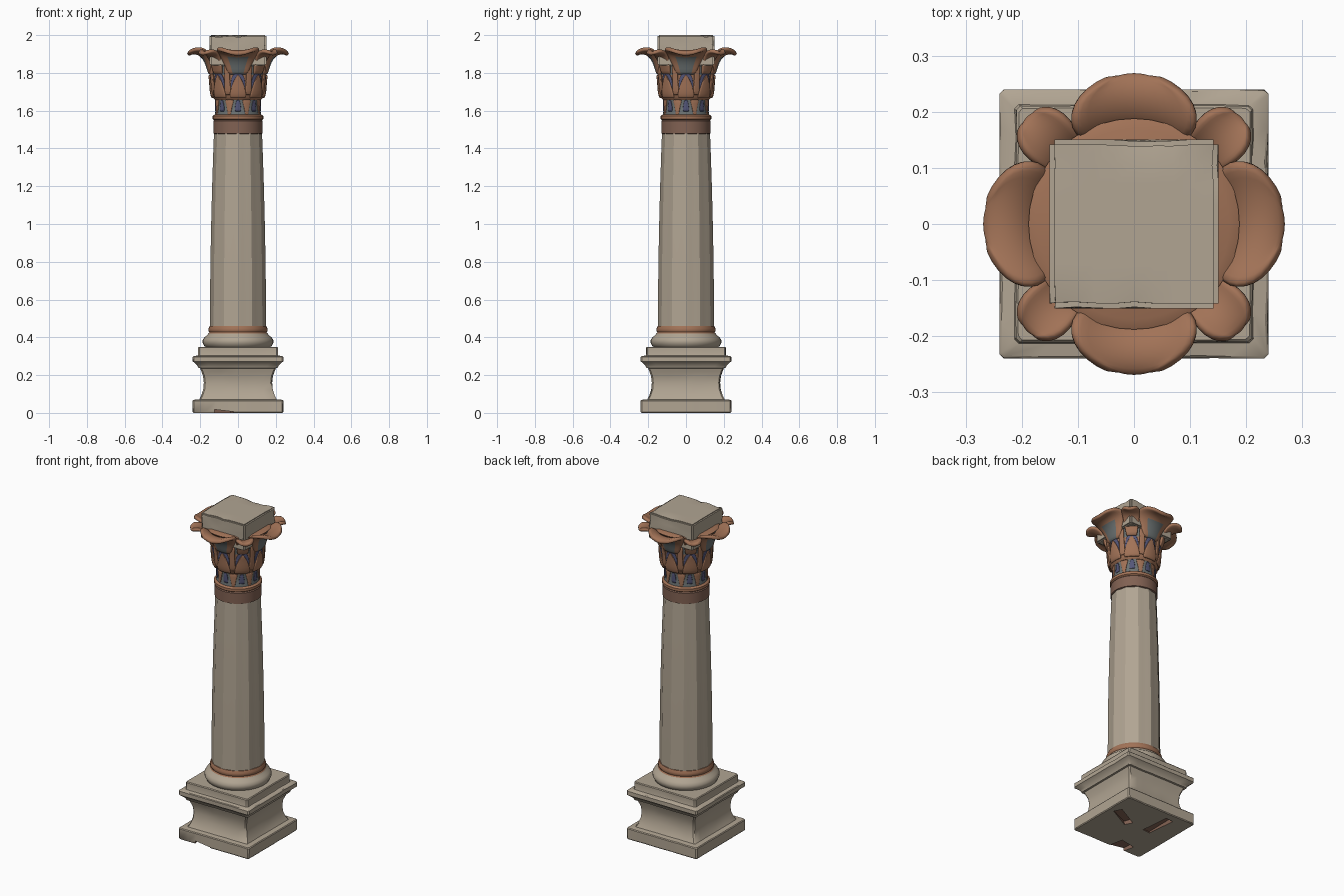
import bpy, bmesh, random
from math import sin, cos, pi
from mathutils import Vector, noise

random.seed(4)
if "Cube" in bpy.data.objects:
    bpy.data.objects.remove(bpy.data.objects["Cube"])


def material(name, rgb):
    m = bpy.data.materials.new(name)
    m.use_nodes = True
    m.diffuse_color = (*rgb, 1)
    m.node_tree.nodes["Principled BSDF"].inputs["Base Color"].default_value = (*rgb, 1)
    return m


STONE = material("pale stone", (0.44, 0.375, 0.29))
CLAY = material("terracotta", (0.36, 0.17, 0.095))
BROWN = material("dark brown", (0.22, 0.12, 0.085))
TEAL = material("faded teal", (0.15, 0.17, 0.17))
BLUE = material("faded blue", (0.09, 0.095, 0.19))


def finish(name, bm, mats, angle=0.6):
    bmesh.ops.recalc_face_normals(bm, faces=bm.faces)
    me = bpy.data.meshes.new(name)
    bm.to_mesh(me)
    bm.free()
    ob = bpy.data.objects.new(name, me)
    bpy.context.collection.objects.link(ob)
    for m in mats:
        me.materials.append(m)
    smooth(ob, angle)
    return ob


def smooth(ob, angle):
    bpy.ops.object.select_all(action="DESELECT")
    ob.select_set(True)
    bpy.context.view_layer.objects.active = ob
    bpy.ops.object.shade_smooth_by_angle(angle=angle)


def circle(r, z, n=40):
    return [Vector((r * cos(2 * pi * i / n), r * sin(2 * pi * i / n), z)) for i in range(n)]


def fluted(r, z, flutes=12, steps=6):
    n = flutes * steps
    ring = circle(1, 0, n)
    for i, p in enumerate(ring):
        k = r * (1 - 0.035 * sin(pi * (i % steps) / steps))
        ring[i] = Vector((p.x * k, p.y * k, z))
    return ring


def square(h, z, steps=8):
    """Square ring with clipped, slightly worn corners."""
    ring = []
    c = h - 0.008
    for k in range(4):
        a = k * pi / 2
        for i in range(steps + 1):
            t = -c + 2 * c * i / steps
            wear = 0.006 * max(0, noise.noise(Vector((t * 14, k * 5, z * 14))))
            d = h - wear
            ring.append(Vector((d * cos(a) - t * sin(a), d * sin(a) + t * cos(a), z)))
    return ring


def loft(name, rings, mats, rule=None, angle=0.6):
    bm = bmesh.new()
    rows = [[bm.verts.new(p) for p in ring] for ring in rings]
    for lo, hi in zip(rows, rows[1:]):
        for i in range(len(lo)):
            j = (i + 1) % len(lo)
            bm.faces.new((lo[i], lo[j], hi[j], hi[i]))
    bm.faces.new(rows[0][::-1])
    bm.faces.new(rows[-1])
    if rule:
        for f in bm.faces:
            f.material_index = rule(f.calc_center_median())
    return finish(name, bm, mats, angle)


def leaf(name, turn, rows, mats, thick, curl=0.0, rule=None, cols=8):
    """Leaf wrapped round the axis; rows hold radius, height, half width."""
    bm = bmesh.new()
    grid = []
    for r, z, w in rows:
        line = []
        for i in range(cols + 1):
            u = 2 * i / cols - 1
            a = turn + u * w / r
            rise = curl * u * u * max(0, (z - 1.8) / 0.1)
            line.append(bm.verts.new((r * cos(a), r * sin(a), z + rise)))
        grid.append(line)
    for j in range(len(grid) - 1):
        for i in range(cols):
            f = bm.faces.new((grid[j][i], grid[j][i + 1], grid[j + 1][i + 1], grid[j + 1][i]))
            if rule:
                f.material_index = rule(j, abs(2 * (i + 0.5) / cols - 1))
    ob = finish(name, bm, mats, pi)
    sol = ob.modifiers.new("thickness", "SOLIDIFY")
    sol.thickness = thick
    sol.offset = 0
    sub = ob.modifiers.new("round", "SUBSURF")
    sub.levels = sub.render_levels = 1
    return ob


# Square pedestal with concave waist and stepped cornice
pedestal = loft("pedestal", [square(h, z) for h, z in (
    (0.236, 0), (0.24, 0.005), (0.24, 0.064), (0.236, 0.069), (0.205, 0.072), (0.195, 0.09),
    (0.184, 0.125), (0.181, 0.16), (0.185, 0.195), (0.195, 0.222), (0.2, 0.236), (0.21, 0.238),
    (0.216, 0.252), (0.234, 0.268), (0.24, 0.272), (0.24, 0.296), (0.236, 0.3), (0.213, 0.304),
    (0.211, 0.31), (0.211, 0.345), (0.207, 0.35))], [STONE])

# Chips knocked out of the plinth underside
for x, y, sx, sy, turn in ((-0.08, -0.21, 0.1, 0.1, 0.2), (0.12, 0.05, 0.16, 0.05, 0.5),
                           (-0.09, 0.1, 0.05, 0.18, 0.1)):
    bpy.ops.mesh.primitive_cube_add(size=1, location=(x, y, 0), rotation=(0.1, 0.1, turn))
    chip = bpy.context.object
    chip.name = "chip_cutter"
    chip.scale = (sx, sy, 0.03)
    chip.data.materials.append(BROWN)
    chip.hide_render = True
    chip.display_type = "WIRE"
    cut = pedestal.modifiers.new("chip", "BOOLEAN")
    cut.operation = "DIFFERENCE"
    cut.solver = "EXACT"
    cut.material_mode = "TRANSFER"
    cut.object = chip
    bpy.context.view_layer.objects.active = pedestal
    bpy.ops.object.modifier_apply(modifier=cut.name)
    bpy.data.objects.remove(chip)
smooth(pedestal, 0.6)

# Round base moulding with painted ring
loft("base_moulding", [circle(r, z) for r, z in (
    (0.165, 0.345), (0.178, 0.353), (0.187, 0.37), (0.187, 0.385), (0.178, 0.4), (0.165, 0.41),
    (0.157, 0.42), (0.152, 0.427), (0.156, 0.434), (0.156, 0.446), (0.15, 0.46))],
    [STONE, CLAY], lambda c: int(c.z > 0.423))

# Tapered fluted shaft
loft("shaft", [fluted(r, z) for r, z in (
    (0.149, 0.455), (0.148, 0.6), (0.146, 0.8), (0.142, 1.0), (0.137, 1.2), (0.131, 1.38),
    (0.127, 1.485))], [STONE], angle=0.35)

# Collar: brown band, terracotta bead, teal neck
loft("collar", [circle(r, z) for r, z in (
    (0.122, 1.476), (0.131, 1.48), (0.131, 1.545), (0.126, 1.55), (0.134, 1.556), (0.134, 1.572),
    (0.122, 1.58), (0.118, 1.61), (0.117, 1.64), (0.122, 1.665))], [BROWN, CLAY, TEAL],
    lambda c: 0 if c.z < 1.55 else 1 if c.z < 1.576 else 2)

# Capital bell under the leaves
loft("capital_bell", [circle(r, z) for r, z in (
    (0.112, 1.65), (0.13, 1.665), (0.139, 1.69), (0.141, 1.74), (0.144, 1.79), (0.152, 1.84),
    (0.168, 1.885), (0.188, 1.91), (0.17, 1.918))], [CLAY, TEAL],
    lambda c: int(1.77 < c.z < 1.89))

# Painted darts on the neck and pointed leaves on the bell
for k in range(8):
    a = k * pi / 4
    leaf("neck_dart", a, ((0.12, 1.595, 0.018), (0.119, 1.625, 0.016), (0.121, 1.658, 0.007)),
         [BLUE], 0.006, cols=4)
    leaf("neck_tongue", a + pi / 8, ((0.121, 1.575, 0.01), (0.119, 1.62, 0.014),
         (0.122, 1.66, 0.03)), [CLAY], 0.006, cols=4)
    leaf("bell_arch", a, ((0.142, 1.71, 0.04), (0.144, 1.765, 0.039), (0.147, 1.79, 0.026),
         (0.15, 1.82, 0.003)), [BLUE], 0.007)
    leaf("bell_leaf", a, ((0.135, 1.665, 0.044), (0.144, 1.69, 0.046), (0.147, 1.73, 0.034),
         (0.149, 1.765, 0.02), (0.153, 1.79, 0.002)), [CLAY], 0.01)
    leaf("bell_rib", a + pi / 8, ((0.138, 1.68, 0.02), (0.146, 1.73, 0.017),
         (0.15, 1.79, 0.014), (0.158, 1.84, 0.02)), [CLAY], 0.01, cols=4)

# Spreading crown leaves: four broad, four narrow on the diagonals
BROAD = ((0.146, 1.79, 0.05), (0.155, 1.825, 0.066), (0.168, 1.862, 0.088), (0.19, 1.893, 0.112),
         (0.215, 1.907, 0.122), (0.238, 1.91, 0.114), (0.255, 1.905, 0.088), (0.267, 1.896, 0.045))
NARROW = ((0.148, 1.79, 0.03), (0.158, 1.835, 0.036), (0.175, 1.875, 0.044), (0.205, 1.9, 0.05),
          (0.235, 1.907, 0.052), (0.257, 1.905, 0.042), (0.269, 1.898, 0.022))
for k in range(4):
    a = k * pi / 2
    leaf("broad_leaf", a, BROAD, [CLAY, TEAL], 0.022, 0.02,
         lambda j, u: int(j < 3 and u < 0.5))
    leaf("narrow_leaf", a + pi / 4, NARROW, [CLAY], 0.02, 0.012)

# Worn stone block on top
bm = bmesh.new()
bmesh.ops.create_cube(bm, size=1)
bmesh.ops.bevel(bm, geom=bm.edges[:], offset=0.03, segments=2, affect="EDGES")
bmesh.ops.subdivide_edges(bm, edges=[e for e in bm.edges if e.calc_length() > 0.5],
                          cuts=7, use_grid_fill=True)
for v in bm.verts:
    edge = max(abs(v.co.x), abs(v.co.y)) > 0.45
    v.co = Vector((v.co.x * 0.302, v.co.y * 0.302, 1.92 + v.co.z * 0.16))
    dent = max(0, noise.noise(v.co * 17))
    if v.co.z > 1.9 and edge:
        v.co.z -= 0.012 * dent
        v.co.x *= 1 - 0.04 * dent
        v.co.y *= 1 - 0.04 * dent
finish("top_block", bm, [STONE], 0.7)
